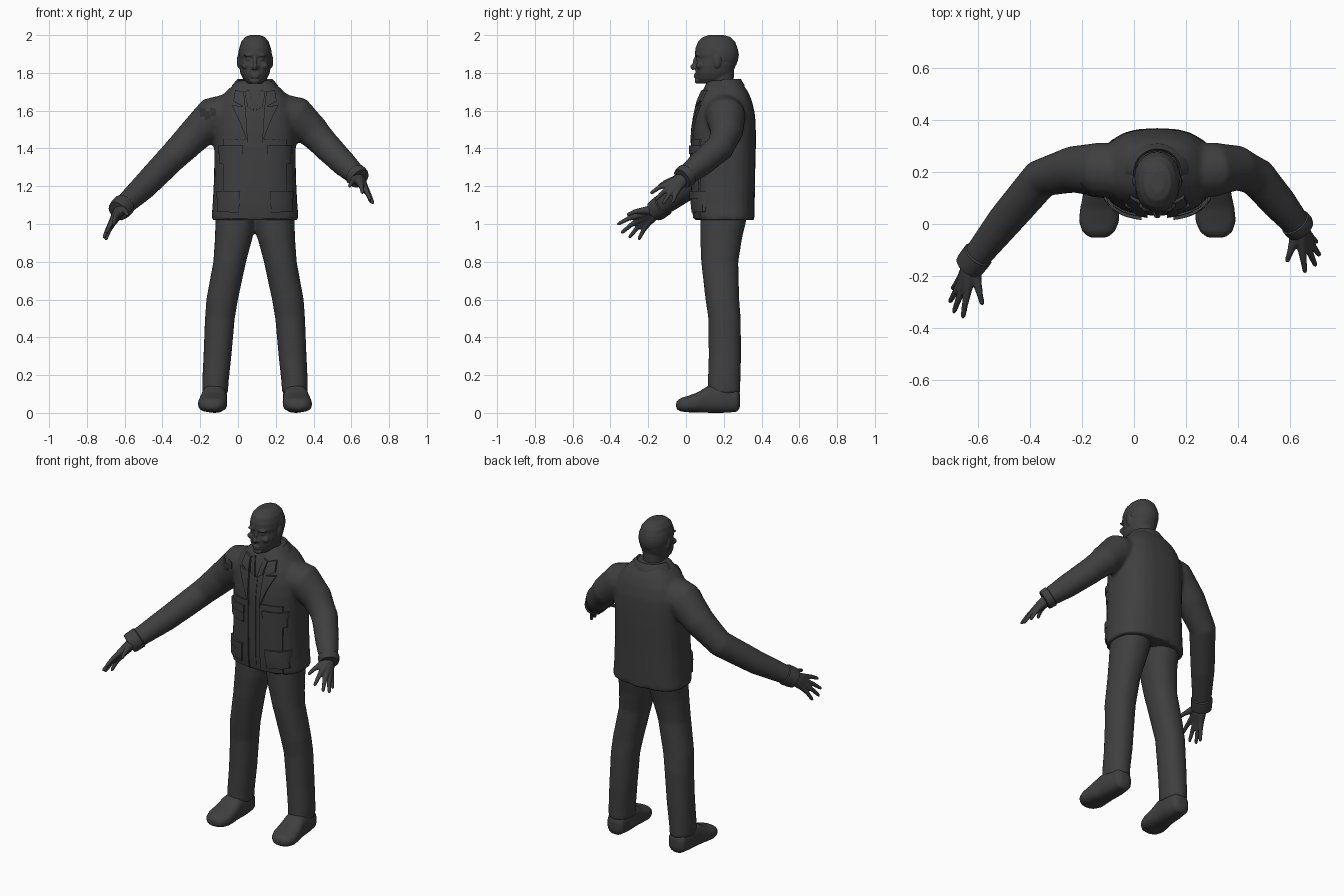
import bpy
import bmesh
import math
from mathutils import Vector, Matrix
from mathutils.bvhtree import BVHTree

if "Cube" in bpy.data.objects:
    bpy.data.objects.remove(bpy.data.objects["Cube"])

MID = 0.09  # centre line of the body


def material(name, value):
    m = bpy.data.materials.new(name)
    m.use_nodes = True
    colour = (value, value, value, 1)
    m.diffuse_color = colour
    m.node_tree.nodes["Principled BSDF"].inputs["Base Color"].default_value = colour
    return m


CHARCOAL = material("charcoal", 0.05)
DARK = material("dark charcoal", 0.03)


def ring(c, u, v, p=2.0, n=24):
    pts = []
    for i in range(n):
        a = math.tau * i / n
        s, t = math.cos(a), math.sin(a)
        pts.append(Vector(c) + u * math.copysign(abs(s) ** (2 / p), s)
                   + v * math.copysign(abs(t) ** (2 / p), t))
    return pts


def loft(bm, rings):
    loops = [[bm.verts.new(p) for p in r] for r in rings]
    for a, b in zip(loops, loops[1:]):
        for i in range(len(a)):
            j = (i + 1) % len(a)
            bm.faces.new((a[i], a[j], b[j], b[i]))
    bm.faces.new(loops[0][::-1])
    bm.faces.new(loops[-1])


def slices(bm, rows, p=2.0):
    # horizontal sections: height, centre x, half width, front y, back y
    loft(bm, [ring((x, (f + b) / 2, z), Vector((h, 0, 0)), Vector((0, (b - f) / 2, 0)), p)
              for z, x, h, f, b in rows])


def tube(bm, pts, n=16):
    # round sections along a path: x, y, z, radius
    c = [Vector(p[:3]) for p in pts]
    rings = []
    for i, p in enumerate(pts):
        t = (c[min(i + 1, len(c) - 1)] - c[max(i - 1, 0)]).normalized()
        u = t.cross(Vector((0.1, 0.3, 1))).normalized()
        rings.append(ring(c[i], u * p[3], t.cross(u) * p[3], 2, n))
    loft(bm, rings)


def blob(bm, c, s):
    bmesh.ops.create_icosphere(bm, subdivisions=3, radius=1,
                               matrix=Matrix.Translation(c) @ Matrix.Diagonal((*s, 1)))


def finish(name, bm, voxel=0, smooth=4, mat=CHARCOAL):
    bmesh.ops.recalc_face_normals(bm, faces=bm.faces)
    me = bpy.data.meshes.new(name)
    bm.to_mesh(me)
    bm.free()
    me.materials.append(mat)
    ob = bpy.data.objects.new(name, me)
    bpy.context.collection.objects.link(ob)
    if voxel:
        r = ob.modifiers.new("fuse", "REMESH")
        r.mode = "VOXEL"
        r.voxel_size = voxel
        r.use_smooth_shade = True
        s = ob.modifiers.new("soften", "SMOOTH")
        s.iterations = smooth
    else:
        bpy.ops.object.select_all(action="DESELECT")
        ob.select_set(True)
        bpy.context.view_layer.objects.active = ob
        bpy.ops.object.shade_smooth_by_angle(angle=math.radians(40))
    return ob


# Jacket: torso and both sleeves fused together
ARMS = {
    "right": [(-.03, .2, 1.59, .105), (-.13, .21, 1.57, .106), (-.24, .21, 1.46, .09),
              (-.36, .175, 1.34, .077), (-.5, .01, 1.195, .069), (-.63, -.155, 1.075, .052)],
    "left": [(.21, .2, 1.59, .105), (.31, .21, 1.57, .106), (.4, .215, 1.485, .088),
             (.475, .18, 1.405, .077), (.56, .08, 1.32, .069), (.64, -.015, 1.245, .052)],
}
bm = bmesh.new()
slices(bm, [(z, MID, h, f, b) for z, h, f, b in [
    (1.02, .232, .045, .362), (1.1, .225, .035, .364), (1.25, .217, .032, .366),
    (1.4, .216, .032, .37), (1.5, .217, .036, .37), (1.58, .212, .048, .366),
    (1.65, .19, .065, .35), (1.7, .155, .085, .33), (1.76, .09, .115, .285)]], 2.6)
for path in ARMS.values():
    tube(bm, path)
jacket = finish("jacket", bm, 0.012, 6)

# Cuffs
for side, path in ARMS.items():
    a, b = Vector(path[-2][:3]), Vector(path[-1][:3])
    bm = bmesh.new()
    tube(bm, [(*a.lerp(b, t), r) for t, r in
              [(.74, .05), (.78, .061), (.98, .06), (1.06, .056), (1.07, .03)]])
    finish(side + "_cuff", bm)

# Hands: index, middle, ring, little finger, then thumb
TIPS = {
    "right": [(-.66, -.36, 1.0), (-.695, -.34, .955), (-.71, -.3, .93), (-.7, -.25, .92),
              (-.585, -.31, 1.05)],
    "left": [(.66, -.185, 1.165), (.7, -.16, 1.13), (.715, -.12, 1.11), (.705, -.07, 1.115),
             (.59, -.145, 1.2)],
}
for side, tips in TIPS.items():
    a, b = Vector(ARMS[side][-2][:3]), Vector(ARMS[side][-1][:3])
    wrist = a.lerp(b, 0.96)
    bm = bmesh.new()
    for tip in tips:
        tip = Vector(tip)
        rows = []
        for t, lift, r in [(0, 0, .028), (.25, 0, .027), (.5, .006, .018), (.75, .008, .0125),
                           (.97, 0, .01), (1.02, -.002, .005)]:
            p = wrist.lerp(tip, t)
            rows.append((p.x, p.y, p.z + lift, r))
        tube(bm, rows, 12)
    finish(side + "_hand", bm, 0.005, 3)

# Trousers
bm = bmesh.new()
for s in (-1, 1):
    slices(bm, [(z, MID + s * d, h, f, b) for z, d, h, f, b in [
        (.1, .211, .068, .112, .288), (.16, .21, .07, .115, .288), (.3, .199, .074, .12, .292),
        (.5, .186, .079, .118, .29), (.6, .174, .084, .103, .282), (.8, .134, .087, .08, .277),
        (.93, .112, .1, .075, .298), (1.02, .104, .106, .075, .32), (1.1, .1, .1, .08, .32)]], 2.2)
finish("trousers", bm, 0.011, 5)

# Shoes
for side, s in (("right", -1), ("left", 1)):
    bm = bmesh.new()
    loft(bm, [ring((MID + s * d, y, (lo + hi) / 2), Vector((h, 0, 0)),
                   Vector((0, 0, (hi - lo) / 2)), 2.6)
              for y, d, lo, hi, h in [
                  (.287, .212, .03, .1, .03), (.27, .212, .005, .13, .055),
                  (.2, .213, 0, .155, .066), (.12, .217, 0, .145, .068),
                  (.06, .222, .003, .108, .076), (.01, .225, .003, .09, .078),
                  (-.03, .227, .008, .078, .063), (-.052, .227, .02, .06, .035)]])
    finish(side + "_shoe", bm, 0.009, 3)

# Head with neck and facial features
bm = bmesh.new()
slices(bm, [(z, MID, h, f, b) for z, h, f, b in [
    (2.0, .025, .12, .2), (1.99, .052, .09, .235), (1.965, .073, .063, .26),
    (1.93, .084, .05, .274), (1.895, .087, .046, .277), (1.875, .086, .056, .275),
    (1.84, .085, .05, .264), (1.8, .078, .05, .248), (1.77, .064, .055, .23),
    (1.745, .042, .068, .2)]], 2.2)
slices(bm, [(1.66, MID, .075, .11, .27), (1.74, MID, .062, .118, .252),
            (1.83, MID, .066, .12, .255)])
tube(bm, [(MID, .057, 1.89, .008), (MID, .046, 1.86, .011),
          (MID, .036, 1.834, .016), (MID, .045, 1.82, .013)])
blob(bm, (MID, .062, 1.758), (.028, .016, .016))
for z in (1.79, 1.778):
    blob(bm, (MID, .053, z), (.024, .012, .006))
for s in (-1, 1):
    blob(bm, (MID + s * .034, .057, 1.893), (.028, .012, .007))
    blob(bm, (MID + s * .033, .066, 1.872), (.014, .012, .008))
    blob(bm, (MID + s * .05, .07, 1.838), (.022, .016, .018))
    blob(bm, (MID + s * .086, .165, 1.862), (.011, .021, .037))
    blob(bm, (MID + s * .013, .05, 1.828), (.009, .012, .008))
finish("head", bm, 0.005, 2)

# Short hair, sitting just proud of the skull
bm = bmesh.new()
blob(bm, (MID, .178, 1.895), (.09, .102, .104))
finish("hair", bm)

# Raised collar, open at the front
bm = bmesh.new()
rows = []
for h, f, b, z in [(.135, .085, .315, 1.685), (.122, .095, .31, 1.735),
                   (.092, .11, .29, 1.768), (.075, .12, .27, 1.74)]:
    row = []
    for i in range(33):
        a = math.radians(-90 + 32 + 296 * i / 32)
        drop = max(0, -math.sin(a)) * 0.06
        row.append(bm.verts.new((MID + h * math.cos(a),
                                 (f + b) / 2 + (b - f) / 2 * math.sin(a), z - drop)))
    rows.append(row)
for a, b in zip(rows, rows[1:]):
    for i in range(32):
        bm.faces.new((a[i], a[i + 1], b[i + 1], b[i]))
collar = finish("collar", bm)
collar.modifiers.new("thickness", "SOLIDIFY").thickness = 0.01

# Cloth pieces laid on the front of the jacket
bpy.context.view_layer.update()
surface = BVHTree.FromObject(jacket, bpy.context.evaluated_depsgraph_get())


def cloth(name, corners, t, mirror=1, mat=CHARCOAL, n=10):
    # corners are (offset from centre, height), going round the piece
    a, b, c, d = [Vector((MID + mirror * x, z)) for x, z in corners]
    bm = bmesh.new()
    grid = []
    for i in range(n + 1):
        row = []
        for j in range(n + 1):
            p = a.lerp(b, j / n).lerp(d.lerp(c, j / n), i / n)
            hit = surface.ray_cast(Vector((p.x, -1, p.y)), Vector((0, 1, 0)))[0]
            row.append(bm.verts.new((p.x, (hit.y if hit else 0.12) - t, p.y)))
        grid.append(row)
    for i in range(n):
        for j in range(n):
            bm.faces.new((grid[i][j], grid[i][j + 1], grid[i + 1][j + 1], grid[i + 1][j]))
    out = bmesh.ops.extrude_face_region(bm, geom=bm.faces[:])["geom"]
    bmesh.ops.translate(bm, vec=(0, t + 0.008, 0),
                        verts=[g for g in out if isinstance(g, bmesh.types.BMVert)])
    finish(name, bm, mat=mat)


for side, s in (("right", -1), ("left", 1)):
    cloth(side + "_front_panel", [(.04, 1.03), (.17, 1.03), (.17, 1.45), (.04, 1.45)], .008, s)
    cloth(side + "_lapel", [(.038, 1.43), (.085, 1.55), (.125, 1.63), (.05, 1.62)], .012, s)
    cloth(side + "_collar_leaf", [(.05, 1.615), (.115, 1.65), (.105, 1.71), (.06, 1.7)], .013, s)
    cloth(side + "_chest_pocket", [(.07, 1.31), (.19, 1.32), (.19, 1.4), (.065, 1.4)], .014, s)
    cloth(side + "_chest_flap", [(.065, 1.37), (.195, 1.375), (.195, 1.415), (.062, 1.415)], .02, s)
    cloth(side + "_hip_pocket", [(.085, 1.06), (.2, 1.065), (.2, 1.16), (.08, 1.16)], .016, s)
    cloth(side + "_hip_flap", [(.08, 1.13), (.205, 1.135), (.205, 1.175), (.078, 1.175)], .021, s)
    cloth(side + "_shirt_collar", [(.006, 1.6), (.04, 1.62), (.055, 1.7), (.03, 1.71)], .008, s)
cloth("shirt_placket", [(-.01, 1.06), (.01, 1.06), (.01, 1.6), (-.01, 1.6)], .004)

# Torn patch on the right shoulder
for i, (x, z) in enumerate([(.205, 1.59), (.235, 1.572), (.26, 1.588)]):
    cloth("torn_patch_%d" % (i + 1), [(x, z - .015), (x + .03, z - .022),
                                      (x + .034, z + .03), (x + .004, z + .022)],
          .004, -1, DARK, 4)
